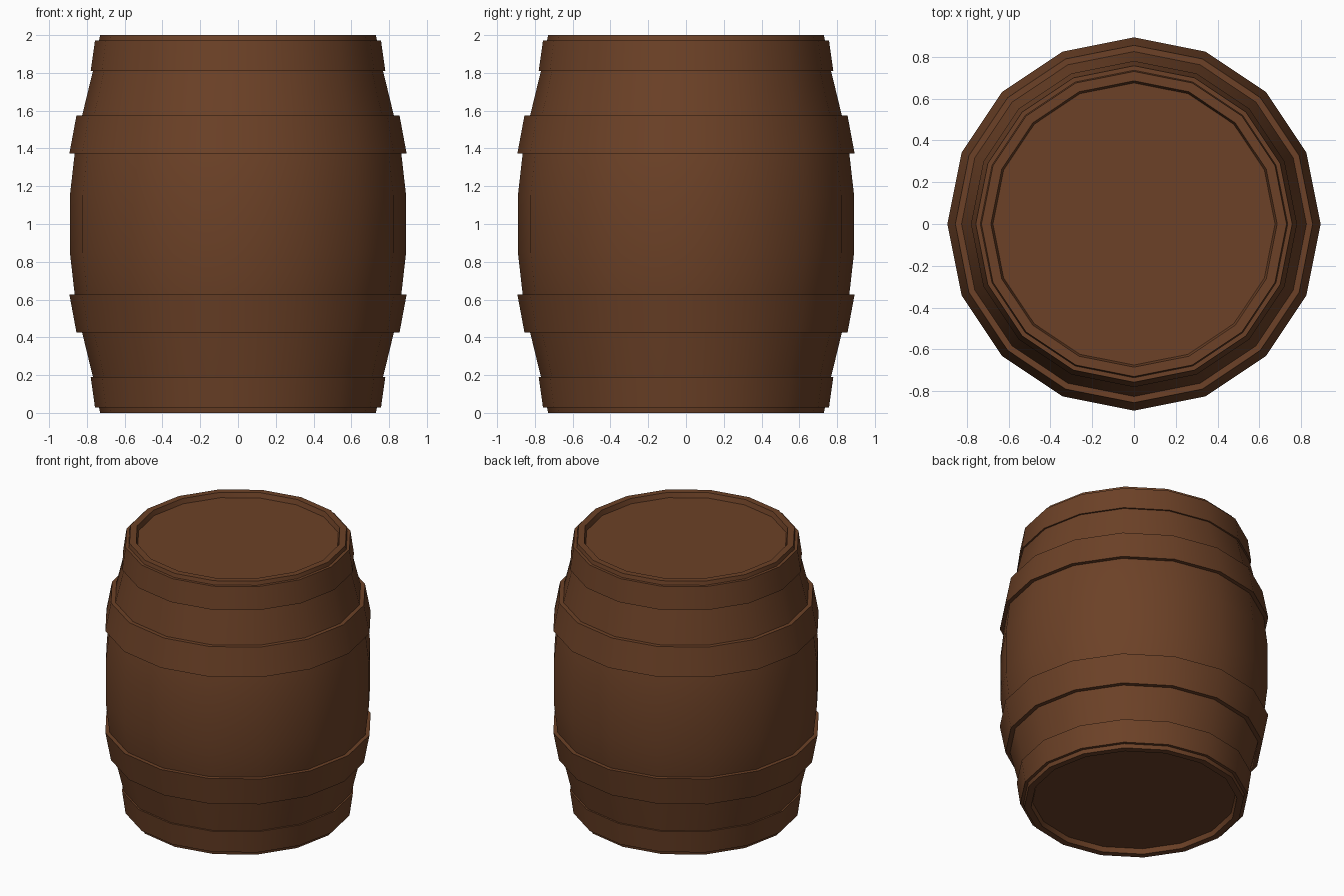
import bpy
import math

SIDES = 16

cube = bpy.data.objects.get("Cube")
if cube:
    bpy.data.objects.remove(cube, do_unlink=True)

wood = bpy.data.materials.new("brown wood")
wood.use_nodes = True
colour = (0.15, 0.053, 0.02, 1)
wood.diffuse_color = colour
wood.node_tree.nodes["Principled BSDF"].inputs["Base Color"].default_value = colour


def lathe(name, profile, closed=False):
    """Spin (radius, z) points, listed bottom to top, around the z axis."""
    verts = []
    for r, z in profile:
        for i in range(SIDES):
            a = math.tau * i / SIDES
            verts.append((r * math.cos(a), r * math.sin(a), z))
    n = len(profile)
    faces = []
    for k in range(n if closed else n - 1):
        low, high = k * SIDES, (k + 1) % n * SIDES
        for i in range(SIDES):
            j = (i + 1) % SIDES
            faces.append((low + i, low + j, high + j, high + i))
    if not closed:
        # Flat end discs
        faces.append(tuple(reversed(range(SIDES))))
        faces.append(tuple(range((n - 1) * SIDES, n * SIDES)))
    mesh = bpy.data.meshes.new(name)
    mesh.from_pydata(verts, [], faces)
    mesh.materials.append(wood)
    obj = bpy.data.objects.new(name, mesh)
    bpy.context.collection.objects.link(obj)
    bpy.ops.object.select_all(action="DESELECT")
    obj.select_set(True)
    bpy.context.view_layer.objects.active = obj
    bpy.ops.object.shade_smooth_by_angle(angle=math.radians(35))
    return obj


# Bulging body with a shallow recess in each end
lower = [(0.675, 0.035), (0.685, 0), (0.73, 0), (0.768, 0.19), (0.825, 0.425),
         (0.865, 0.63), (0.89, 0.85)]
upper = [(r, 2 - z) for r, z in reversed(lower)]
lathe("barrel_body", lower + upper)


# Tapered hoops, mirrored about the middle
def hoop_pair(name, narrow, wide, inner):
    (r0, z0), (r1, z1) = narrow, wide
    bottom = [(inner, z0), (r0, z0), (r1, z1), (inner, z1)]
    top = [(r, 2 - z) for r, z in reversed(bottom)]
    lathe("lower_" + name, bottom, closed=True)
    lathe("upper_" + name, top, closed=True)


hoop_pair("end_hoop", (0.757, 0.028), (0.78, 0.19), 0.72)
hoop_pair("bulge_hoop", (0.855, 0.425), (0.893, 0.628), 0.81)
